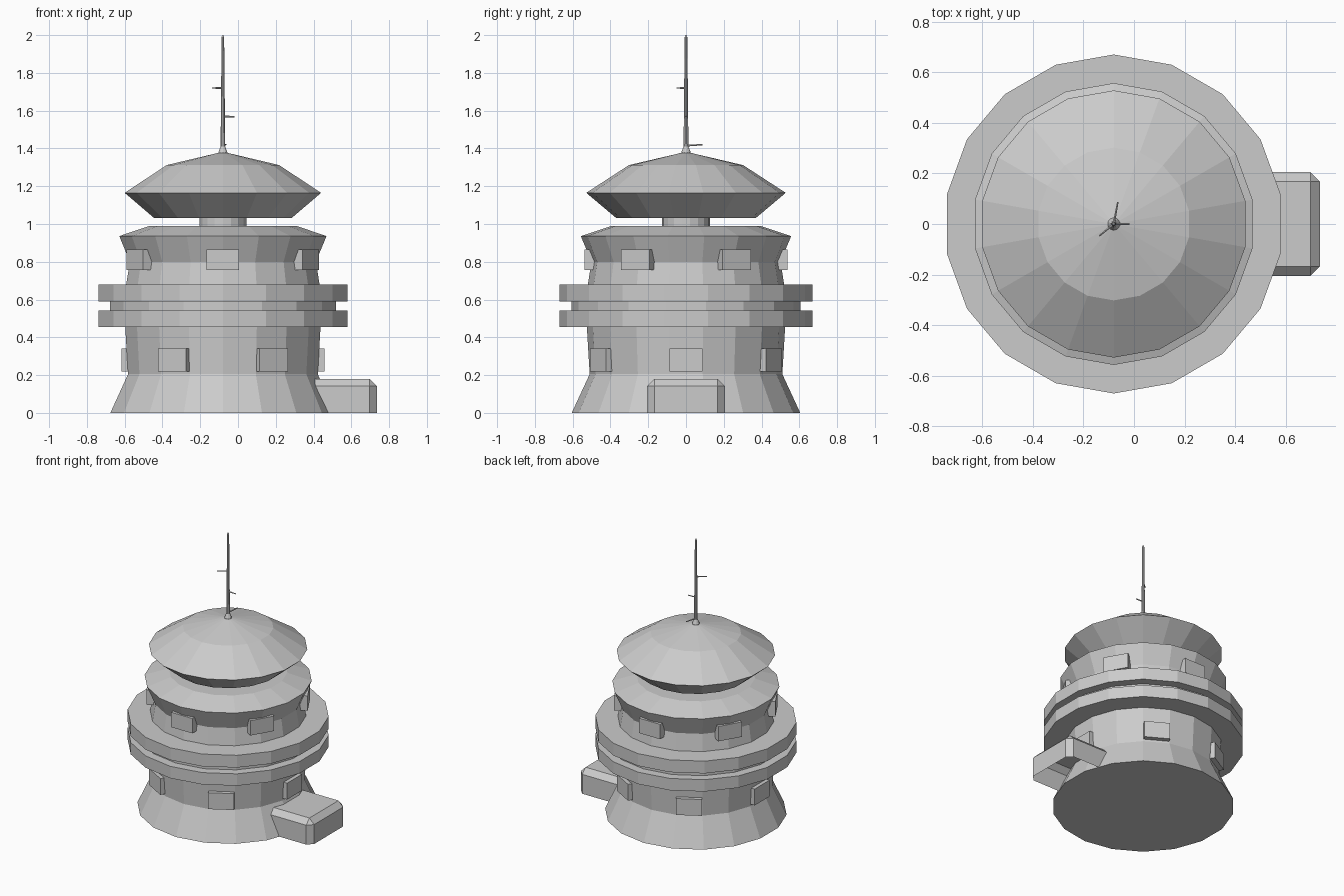
import bpy, bmesh
from math import radians, cos, sin, pi
from mathutils import Vector, Matrix

if "Cube" in bpy.data.objects:
    bpy.data.objects.remove(bpy.data.objects["Cube"])

CX = -0.08  # tower axis


def finish(name, bm):
    bmesh.ops.recalc_face_normals(bm, faces=bm.faces)
    me = bpy.data.meshes.new(name)
    bm.to_mesh(me)
    bm.free()
    ob = bpy.data.objects.new(name, me)
    bpy.context.collection.objects.link(ob)
    return ob


def lathe(name, profile, sides=18):
    """Closed faceted turning from (radius, z) points, capped at both ends."""
    bm = bmesh.new()
    rings = []
    for r, z in profile:
        rings.append([bm.verts.new((CX + r * cos((k + 0.5) * 2 * pi / sides),
                                    r * sin((k + 0.5) * 2 * pi / sides), z))
                      for k in range(sides)])
    for a, b in zip(rings, rings[1:]):
        for k in range(sides):
            n = (k + 1) % sides
            bm.faces.new((a[k], a[n], b[n], b[k]))
    bm.faces.new(rings[0][::-1])
    bm.faces.new(rings[-1])
    return finish(name, bm)


def window(name, angle, z0, z1):
    """Box set into the wall, facing outwards at the given angle."""
    m = (Matrix.Translation((CX, 0, (z0 + z1) / 2)) @ Matrix.Rotation(radians(angle), 4, 'Z')
         @ Matrix.Translation((0.498, 0, 0)) @ Matrix.Diagonal((0.08, 0.173, z1 - z0, 1)))
    bm = bmesh.new()
    bmesh.ops.create_cube(bm, size=1, matrix=m)
    finish(name, bm)


def rod(name, start, end, radius):
    a, b = Vector(start), Vector(end)
    d = b - a
    m = Matrix.Translation((a + b) / 2) @ d.to_track_quat('Z', 'Y').to_matrix().to_4x4()
    bm = bmesh.new()
    bmesh.ops.create_cone(bm, cap_ends=True, segments=6, radius1=radius,
                          radius2=radius * 0.7, depth=d.length, matrix=m)
    finish(name, bm)


# Tower body: flared foot, lower wall, double balcony ring, upper wall, shallow roof, neck
lathe("tower_body", [
    (0.605, 0), (0.51, 0.205), (0.525, 0.456), (0.67, 0.456), (0.67, 0.543),
    (0.607, 0.543), (0.607, 0.589), (0.67, 0.589), (0.67, 0.679), (0.52, 0.679),
    (0.50, 0.80), (0.557, 0.936), (0.395, 0.99), (0.126, 0.99), (0.126, 1.04)])

# Saucer cap
lathe("saucer_cap", [(0.37, 1.032), (0.528, 1.165), (0.302, 1.312), (0.01, 1.38)])

# Antenna mast with three short spikes
lathe("antenna_mast", [(0.028, 1.36), (0.024, 1.382), (0.013, 1.41), (0.010, 1.7),
                       (0.007, 1.99), (0.003, 2.0)], 10)
rod("spike_upper", (CX, 0, 1.72), (-0.137, -0.047, 1.72), 0.005)
rod("spike_middle", (CX, 0, 1.57), (-0.018, 0, 1.568), 0.005)
rod("spike_lower", (CX, 0, 1.415), (-0.064, 0.087, 1.42), 0.005)

# Windows, the upper row staggered
for i in range(6):
    window(f"lower_window_{i}", i * 60, 0.22, 0.34)
    window(f"upper_window_{i}", 30 + i * 60, 0.757, 0.866)

# Entrance block: chamfered shell, open below and where it meets the tower
bm = bmesh.new()
x0, x1, w, h = 0.38, 0.735, 0.206, 0.18
bmesh.ops.create_cube(bm, size=1, matrix=Matrix.Translation(((x0 + x1) / 2, 0, h / 2))
                      @ Matrix.Diagonal((x1 - x0, 2 * w, h, 1)))
hidden = [f for f in bm.faces
          if f.calc_center_median().z < 0.01 or f.calc_center_median().x < x0 + 0.01]
bmesh.ops.delete(bm, geom=hidden, context='FACES')
bmesh.ops.bevel(bm, geom=[e for e in bm.edges if len(e.link_faces) == 2],
                offset=0.038, segments=1, profile=0.5, affect='EDGES')
finish("entrance_block", bm)
